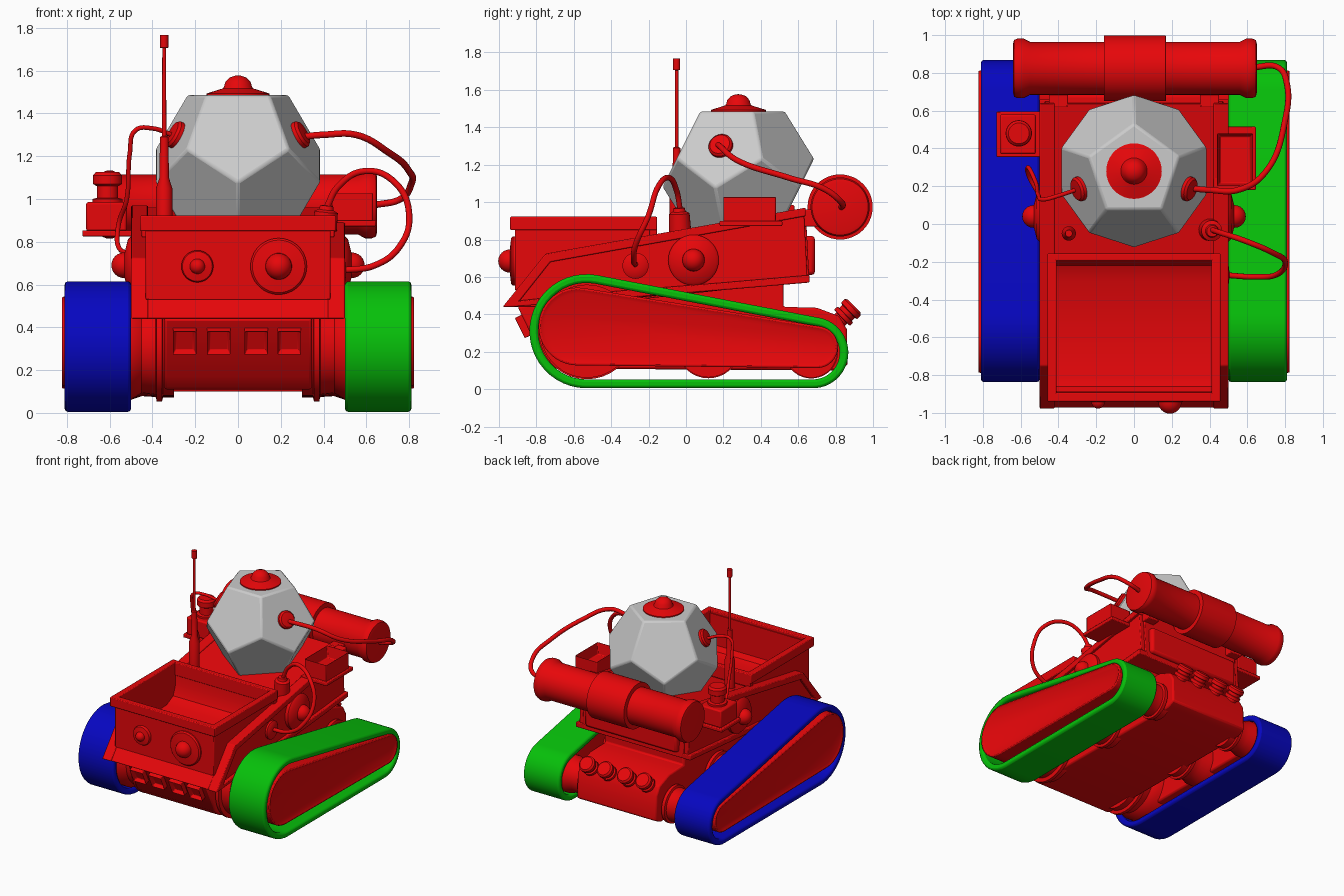
import bpy, bmesh
from math import sin, cos, pi, acos, atan2, hypot, radians
from mathutils import Vector, Matrix

if "Cube" in bpy.data.objects:
    bpy.data.objects.remove(bpy.data.objects["Cube"])

def material(name, rgb):
    m = bpy.data.materials.new(name)
    m.diffuse_color = (*rgb, 1)
    m.use_nodes = True
    m.node_tree.nodes["Principled BSDF"].inputs["Base Color"].default_value = m.diffuse_color
    return m

RED = material("red", (0.8, 0.002, 0.003))
GREEN = material("green", (0.002, 0.53, 0.003))
BLUE = material("blue", (0.002, 0.002, 0.53))

def finish(name, bm, mat=RED, bevel=0.0, smooth=True):
    bmesh.ops.remove_doubles(bm, verts=bm.verts, dist=1e-5)
    bmesh.ops.recalc_face_normals(bm, faces=bm.faces)
    me = bpy.data.meshes.new(name)
    bm.to_mesh(me)
    bm.free()
    if smooth:
        me.shade_smooth()
        me.set_sharp_from_angle(angle=radians(32))
    ob = bpy.data.objects.new(name, me)
    bpy.context.collection.objects.link(ob)
    if mat:
        me.materials.append(mat)
    if bevel:
        b = ob.modifiers.new("bevel", 'BEVEL')
        b.width, b.segments, b.limit_method = bevel, 2, 'ANGLE'
    return ob

def prism(name, pts, x0, x1, mat=RED, bevel=0.006, inset=0):
    """Side profile (y, z) extruded along x; optional recessed outer face."""
    bm = bmesh.new()
    a = [bm.verts.new((x0, *p)) for p in pts]
    b = [bm.verts.new((x1, *p)) for p in pts]
    n = len(pts)
    bm.faces.new(a)
    cap = bm.faces.new(b)
    for i in range(n):
        bm.faces.new((a[i], a[(i + 1) % n], b[(i + 1) % n], b[i]))
    if inset:
        bmesh.ops.recalc_face_normals(bm, faces=bm.faces)
        bmesh.ops.inset_region(bm, faces=[cap], thickness=inset)
        for v in cap.verts:
            v.co.x -= 0.015 * (1 if x1 > x0 else -1)
    return finish(name, bm, mat, bevel)

def box(name, x, y, z, bevel=0.006, recess=None, tilt=0):
    """Box from ranges; recess=(rim, depth) hollows its top; tilt turns it about x."""
    bm = bmesh.new()
    c = Vector(((x[0] + x[1]) / 2, (y[0] + y[1]) / 2, (z[0] + z[1]) / 2))
    bmesh.ops.create_cube(bm, size=1)
    bmesh.ops.scale(bm, vec=(x[1] - x[0], y[1] - y[0], z[1] - z[0]), verts=bm.verts)
    if recess:
        top = max(bm.faces, key=lambda f: f.calc_center_median().z)
        bmesh.ops.inset_region(bm, faces=[top], thickness=recess[0])
        for v in top.verts:
            v.co.z -= recess[1]
    bmesh.ops.transform(bm, matrix=Matrix.Translation(c) @ Matrix.Rotation(tilt, 4, 'X'), verts=bm.verts)
    return finish(name, bm, RED, bevel)

def lathe(name, origin, axis, prof, seg=36, mat=RED):
    """Turn a (radius, height) profile about an axis."""
    bm = bmesh.new()
    rot = Vector((0, 0, 1)).rotation_difference(Vector(axis)).to_matrix()
    rings = [[bm.verts.new(Vector(origin) + rot @ Vector((r * cos(2 * pi * i / seg), r * sin(2 * pi * i / seg), h)))
              for i in range(seg)] for r, h in prof]
    for p, q in zip(rings, rings[1:]):
        for i in range(seg):
            j = (i + 1) % seg
            bm.faces.new((p[i], p[j], q[j], q[i]))
    bm.faces.new(rings[0])
    if prof[-1][0] > 0.001:
        bm.faces.new(rings[-1])
    return finish(name, bm, mat)

def dome(r, h):
    return [(r * cos(t * pi / 12) if t < 6 else 0, h + r * sin(t * pi / 12)) for t in range(7)]

def tube(name, pts, r):
    cu = bpy.data.curves.new(name, 'CURVE')
    cu.dimensions = '3D'
    cu.bevel_depth, cu.bevel_resolution, cu.use_fill_caps = r, 3, True
    sp = cu.splines.new('BEZIER')
    sp.bezier_points.add(len(pts) - 1)
    for b, p in zip(sp.bezier_points, pts):
        b.co = p
        b.handle_left_type = b.handle_right_type = 'AUTO'
    cu.materials.append(RED)
    ob = bpy.data.objects.new(name, cu)
    bpy.context.collection.objects.link(ob)

def belt(c1, r1, c2, r2, n=24):
    """Outline of a belt round two pulleys."""
    dy, dz = c2[0] - c1[0], c2[1] - c1[1]
    a, be = atan2(dz, dy), acos((r1 - r2) / hypot(dy, dz))
    out = []
    for c, r, s, e in ((c2, r2, a - be, a + be), (c1, r1, a + be, a + 2 * pi - be)):
        out += [(c[0] + r * cos(s + (e - s) * i / n), c[1] + r * sin(s + (e - s) * i / n)) for i in range(n + 1)]
    return out

# Tracks, their side covers and the wheels
F, B = (-0.532, 0.31), (0.678, 0.195)
for s, side, mat in ((1, "right", GREEN), (-1, "left", BLUE)):
    bm = bmesh.new()
    outer, inner = belt(F, 0.305, B, 0.19), belt(F, 0.258, B, 0.143)
    loops = [[bm.verts.new((s * x, *p)) for p in o] for x, o in ((0.50, outer), (0.81, outer), (0.81, inner), (0.50, inner))]
    n = len(outer)
    for k in range(4):
        p, q = loops[k], loops[(k + 1) % 4]
        for i in range(n):
            j = (i + 1) % n
            bm.faces.new((p[i], p[j], q[j], q[i]))
    finish(side + "_track", bm, mat, 0.014)
    prism(side + "_track_cover", belt((-0.58, 0.335), 0.208, (0.7, 0.225), 0.112), s * 0.53, s * 0.828, bevel=0.012, inset=0.03)
    for name, y, z, r in (("front", -0.53, 0.31, 0.257), ("middle", 0.12, 0.228, 0.17), ("rear", 0.67, 0.2, 0.143)):
        lathe(f"{side}_{name}_wheel", (s * 0.3, y, z), (s, 0, 0),
              [(r * 0.9, 0), (r * 0.9, 0.05), (r, 0.055), (r, 0.08), (r * 0.88, 0.085), (r * 0.85, 0.15),
               (r * 0.97, 0.2), (r * 0.97, 0.32)])

# Lower chassis with front ports and rear exhausts
prism("chassis", [(-0.9, 0.44), (-0.77, 0.17), (-0.7, 0.11), (0.8, 0.10), (0.865, 0.13), (0.86, 0.32), (0.82, 0.39),
                  (0.7, 0.435), (0.52, 0.44), (0.52, 0.57), (-0.6, 0.5)], -0.345, 0.345, bevel=0.012)
for i, x in enumerate((-0.25, -0.09, 0.085, 0.24)):
    box(f"front_port_{i}", (x - 0.055, x + 0.055), (-0.91, -0.79), (0.30, 0.39), 0.004, (0.018, 0.03), radians(116))
    lathe(f"exhaust_{i}", (x, 0.74, 0.29), (0, 0.72, 0.7),
          [(0.042, 0), (0.042, 0.13), (0.06, 0.132), (0.06, 0.155), (0.048, 0.158), (0.048, 0.18), (0.062, 0.185),
           (0.062, 0.21), (0.05, 0.222)], 24)

# Upper hull: core, flanged sides, back plate
prism("upper_hull", [(-0.16, 0.82), (0.64, 0.96), (0.66, 0.57), (0.2, 0.53), (-0.6, 0.44), (-0.975, 0.44),
                     (-0.9, 0.535), (-0.16, 0.54)], -0.44, 0.44)
for s, side in ((1, "right"), (-1, "left")):
    prism(side + "_hull_side", [(-0.96, 0.45), (-0.745, 0.71), (0.63, 0.955), (0.65, 0.58), (0.2, 0.54), (-0.6, 0.45)],
          s * 0.425, s * 0.475)
    prism(side + "_top_flange", [(-0.98, 0.44), (-0.75, 0.725), (0.64, 0.97), (0.64, 0.925), (-0.725, 0.68), (-0.915, 0.44)],
          s * 0.42, s * 0.5)
    prism(side + "_bottom_flange", [(-0.94, 0.44), (-0.55, 0.47), (0.2, 0.53), (0.66, 0.57), (0.66, 0.61), (0.2, 0.57),
                                    (-0.55, 0.51), (-0.92, 0.47)], s * 0.42, s * 0.5)
    lathe(side + "_hub", (s * 0.46, 0.04, 0.69), (s, 0, 0), [(0.135, 0), (0.135, 0.04), (0.12, 0.055), (0.06, 0.07)] + dome(0.06, 0.072))
    box(side + "_tank_bracket", (s * 0.4 - 0.05, s * 0.4 + 0.05), (0.62, 0.71), (0.87, 0.96))
box("back_plate", (-0.4, 0.4), (0.6, 0.69), (0.61, 0.82), 0.02)

# Hopper: open bin with a raised rim
floor = [(-0.885, 0.66), (-0.86, 0.625), (-0.81, 0.61), (-0.3, 0.63), (-0.22, 0.67), (-0.19, 0.75)]
prism("hopper_bin", [(-0.915, 0.53), (-0.915, 0.9), (-0.885, 0.9)] + floor + [(-0.19, 0.9), (-0.165, 0.9), (-0.165, 0.53)],
      -0.415, 0.415, bevel=0)
for s, side in ((1, "right"), (-1, "left")):
    prism(side + "_hopper_wall", [(-0.915, 0.53), (-0.915, 0.9), (-0.165, 0.9), (-0.165, 0.53)], s * 0.41, s * 0.432)
    box(side + "_hopper_rim", (min(s * 0.41, s * 0.458), max(s * 0.41, s * 0.458)), (-0.94, -0.155), (0.85, 0.922))
box("front_hopper_rim", (-0.45, 0.45), (-0.94, -0.892), (0.85, 0.922))
box("back_hopper_rim", (-0.45, 0.45), (-0.195, -0.155), (0.82, 0.922))
for name, x, r in (("small", -0.19, 0.075), ("large", 0.19, 0.132)):
    lathe(name + "_front_lamp", (x, -0.90, 0.685), (0, -1, 0),
          [(r, 0), (r, 0.025), (r * 0.93, 0.035), (r * 0.47, 0.042)] + dome(r * 0.47, 0.042))

# Twelve-sided head, grey
bm = bmesh.new()
R, HEAD = 0.414, Vector((0, 0.28, 1.156))
for r, z, turn in ((0.607, 0.795, 90), (0.982, 0.188, 90), (0.982, -0.188, 270), (0.607, -0.795, 270)):
    for k in range(5):
        t = radians(turn + 72 * k)
        bm.verts.new(HEAD + R * Vector((r * cos(t), r * sin(t), z)))
bmesh.ops.convex_hull(bm, input=bm.verts)
bmesh.ops.dissolve_limit(bm, angle_limit=0.05, verts=bm.verts, edges=bm.edges)
finish("head", bm, None, 0.012)
lathe("head_cap", (0, 0.28, 1.475), (0, 0, 1), [(0.147, 0), (0.147, 0.018), (0.07, 0.042), (0.065, 0.05), (0.06, 0.07), (0.04, 0.092), (0.015, 0.101), (0, 0.102)])
for s, side in ((1, "right"), (-1, "left")):
    nrm = Vector((s * 0.851, -0.276, 0.447))
    lathe(side + "_head_socket", HEAD + nrm * 0.315 - Vector((0, 0, 0.008)), nrm,
          [(0.066, 0), (0.066, 0.035), (0.055, 0.047), (0.025, 0.05)], 28)

# Rear tank lying across the back
half = [(0.13, -0.645), (0.15, -0.64), (0.158, -0.62), (0.158, -0.59), (0.14, -0.555), (0.14, -0.165), (0.174, -0.163)]
lathe("rear_tank", (0.005, 0.824, 0.974), (1, 0, 0), half + [(r, -h) for r, h in reversed(half)], 48)

# Antenna
lathe("antenna", (-0.345, -0.05, 0.82), (0, 0, 1),
      [(0.038, 0), (0.038, 0.23), (0.022, 0.28), (0.02, 0.47), (0.01, 0.475), (0.009, 0.885), (0.019, 0.887), (0.019, 0.947)], 20)

# Side trays: canister on the left, open box on the right
box("left_tray", (-0.728, -0.43), (0.355, 0.595), (0.825, 0.853))
box("left_box", (-0.71, -0.52), (0.37, 0.58), (0.85, 0.985), 0.01)
lathe("canister", (-0.61, 0.48, 0.97), (0, 0, 1), [(0.07, 0), (0.07, 0.03), (0.05, 0.035), (0.05, 0.09), (0.068, 0.1), (0.068, 0.14), (0.055, 0.155)], 28)
box("right_tray", (0.42, 0.645), (0.18, 0.515), (0.872, 0.9))
box("right_box", (0.44, 0.63), (0.2, 0.48), (0.895, 1.03), 0.006, (0.022, 0.09))

# Hoses and their ports
lathe("deck_port", (0.4, -0.03, 0.82), (0.1, -0.05, 1), [(0.06, 0), (0.055, 0.12), (0.035, 0.13), (0.03, 0.15)], 24)
lathe("side_port", (0.46, -0.27, 0.66), (1, 0, 0), [(0.07, 0), (0.07, 0.03), (0.055, 0.04), (0.02, 0.045)], 24)
tube("side_hose", [(0.41, -0.03, 0.95), (0.47, -0.05, 1.06), (0.59, -0.09, 1.13), (0.73, -0.15, 1.08), (0.8, -0.2, 0.93),
                   (0.75, -0.27, 0.77), (0.64, -0.28, 0.69), (0.48, -0.27, 0.665)], 0.015)
tube("right_head_hose", [(0.29, 0.19, 1.29), (0.4, 0.18, 1.3), (0.55, 0.18, 1.3), (0.7, 0.28, 1.22), (0.8, 0.55, 1.13),
                         (0.81, 0.74, 1.07), (0.76, 0.83, 1.0), (0.63, 0.83, 0.97)], 0.016)
tube("left_head_hose", [(-0.31, 0.18, 1.3), (-0.4, 0.15, 1.33), (-0.48, 0.13, 1.32), (-0.505, 0.15, 1.22),
                        (-0.52, 0.22, 1.0), (-0.56, 0.3, 0.87), (-0.56, 0.26, 0.78), (-0.5, 0.15, 0.74)], 0.011)
